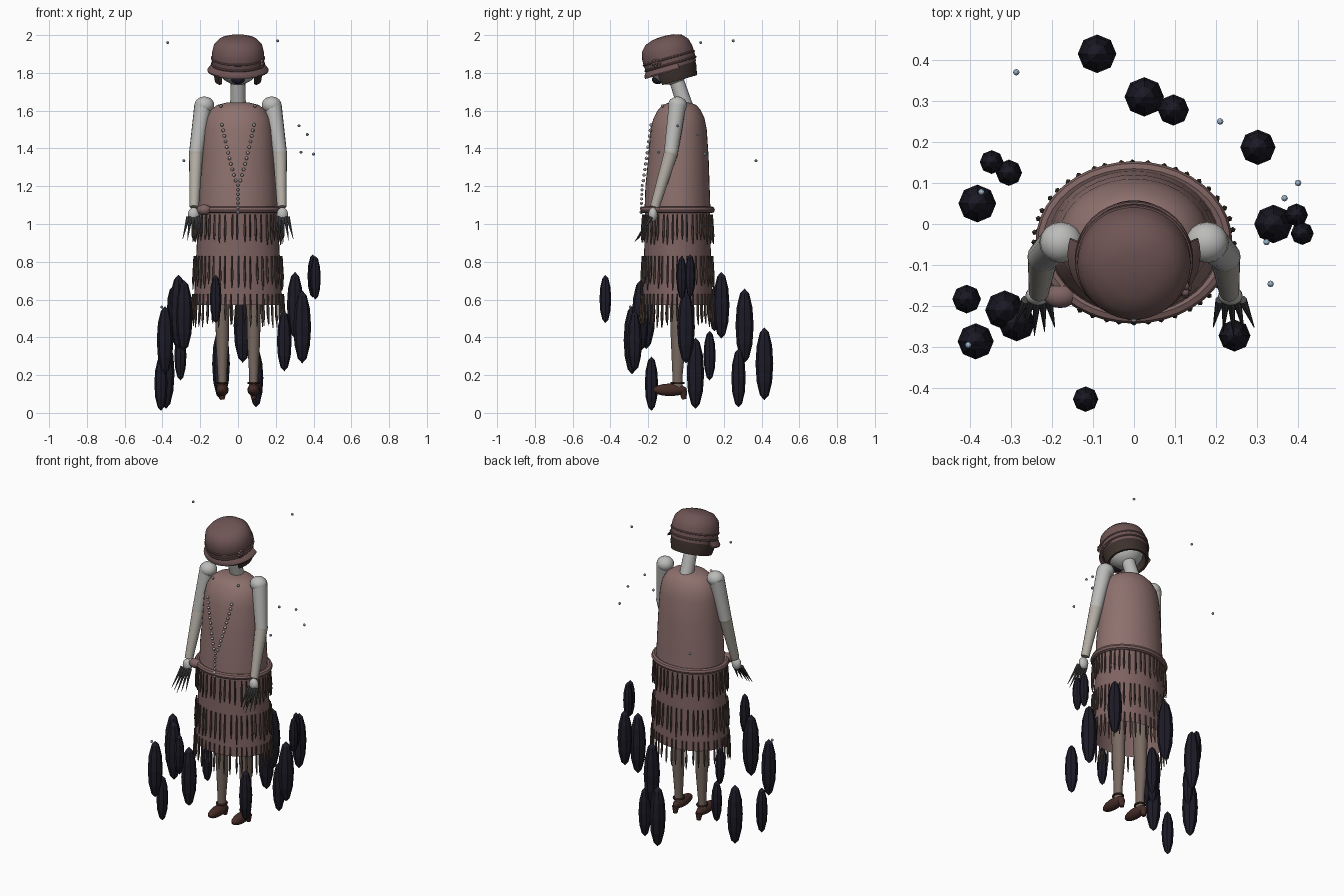
import bpy, bmesh, math, random
from mathutils import Vector, Matrix

if "Cube" in bpy.data.objects:
    bpy.data.objects.remove(bpy.data.objects["Cube"])

random.seed(4)


def mat(name, r, g, b):
    m = bpy.data.materials.new(name)
    m.diffuse_color = (r, g, b, 1)
    m.use_nodes = True
    m.node_tree.nodes["Principled BSDF"].inputs["Base Color"].default_value = m.diffuse_color
    return m


DRESS = mat("dress", .27, .165, .155)
SKIRT = mat("skirt", .21, .125, .12)
FELT = mat("felt", .16, .09, .09)
FRINGE = mat("fringe", .09, .06, .05)
HAIR = mat("hair", .045, .03, .025)
SKIN = mat("skin", .50, .50, .49)
FOREARM = mat("forearm", .45, .42, .37)
STOCKING = mat("stocking", .19, .145, .12)
LEATHER = mat("leather", .06, .025, .02)
CLAW = mat("claw", .06, .06, .06)
PEARL = mat("pearl", .48, .44, .40)
DROP = mat("drop", .35, .48, .60)
SHADOW = mat("shadow", .012, .011, .02)


def finish(name, bm, material, smooth=True):
    bmesh.ops.recalc_face_normals(bm, faces=bm.faces[:])
    me = bpy.data.meshes.new(name)
    bm.to_mesh(me)
    bm.free()
    ob = bpy.data.objects.new(name, me)
    bpy.context.collection.objects.link(ob)
    me.materials.append(material)
    if smooth:
        bpy.ops.object.select_all(action='DESELECT')
        ob.select_set(True)
        bpy.context.view_layer.objects.active = ob
        bpy.ops.object.shade_smooth_by_angle(angle=math.radians(40))
    return ob


def ball(bm, c, r, seg=16, rings=10):
    m = Matrix.Translation(c) @ Matrix.Diagonal((*r, 1))
    bmesh.ops.create_uvsphere(bm, u_segments=seg, v_segments=rings, radius=1, matrix=m)


def rod(bm, a, b, r1, r2, seg=16):
    a, b = Vector(a), Vector(b)
    d = b - a
    m = Matrix.Translation((a + b) / 2) @ d.to_track_quat('Z', 'Y').to_matrix().to_4x4()
    bmesh.ops.create_cone(bm, cap_ends=True, segments=seg, radius1=r1, radius2=r2,
                          depth=d.length, matrix=m)


def loft(bm, rings, seg=40, a0=0, a1=360, close_top=False):
    """rings: (rx, ry, centre y, z) joined by quads over the angle range"""
    full = a1 - a0 == 360
    n = seg if full else seg + 1
    rows = []
    for rx, ry, cy, z in rings:
        angs = [math.radians(a0 + (a1 - a0) * i / seg) for i in range(n)]
        rows.append([bm.verts.new((rx * math.cos(t), cy + ry * math.sin(t), z)) for t in angs])
    for p, q in zip(rows, rows[1:]):
        for i in range(seg):
            j = (i + 1) % n
            bm.faces.new((p[i], p[j], q[j], q[i]))
    if close_top:
        bm.faces.new(rows[-1])


def torus(bm, rx, ry, cy, z, t, seg=40):
    rings = [(rx + t * math.cos(a), ry + t * math.cos(a), cy, z + t * math.sin(a))
             for a in [k * math.pi / 4 for k in range(9)]]
    loft(bm, rings, seg)
    bmesh.ops.remove_doubles(bm, verts=bm.verts[:], dist=1e-5)


# dress bodice
BODY = [(.21, .175, -.045, 1.06), (.205, .17, -.045, 1.2), (.195, .16, -.04, 1.35),
        (.185, .15, -.04, 1.5), (.172, .135, -.037, 1.56), (.145, .112, -.036, 1.605),
        (.11, .09, -.035, 1.63), (.06, .055, -.035, 1.643)]
bm = bmesh.new()
loft(bm, BODY, close_top=True)
finish("bodice", bm, DRESS)

# skirt with tiers of fringe
bm = bmesh.new()
loft(bm, [(.215, .172, -.045, 1.08), (.218, .175, -.045, .9), (.225, .18, -.045, .75),
          (.235, .187, -.045, .57)])
finish("skirt", bm, SKIRT)
bm = bmesh.new()
for z, rx, ry, length in ((1.05, .228, .184, .15), (.83, .232, .186, .17), (.63, .24, .192, .17)):
    for i in range(44):
        t = 2 * math.pi * (i + random.uniform(-.15, .15)) / 44
        c, s = math.cos(t), math.sin(t)
        l = length * random.uniform(.85, 1.08)
        top = (rx * c, -.045 + ry * s, z)
        mid = ((rx + .004) * c, -.045 + (ry + .004) * s, z - l * .7)
        end = ((rx + .007) * c, -.045 + (ry + .007) * s, z - l)
        rod(bm, top, mid, .004, .007, 5)
        rod(bm, mid, end, .007, .002, 5)
finish("fringe", bm, FRINGE)

# hip sash and its knot
bm = bmesh.new()
torus(bm, .222, .18, -.045, 1.075, .018)
ball(bm, (-.18, -.175, 1.075), (.04, .03, .028))
finish("hip_sash", bm, SKIRT)

# bead necklace: two falling strands, joined in a tassel
bm = bmesh.new()
for s in (-1, 1):
    ball(bm, (s * .09, -.125, 1.625), (.008,) * 3, 8, 6)
    for i in range(11):
        k = i / 11
        x = .085 * (1 - k) ** .8
        ball(bm, (s * x, -.185 - .045 * k, 1.525 - .325 * k), (.009,) * 3, 8, 6)
for i in range(7):
    ball(bm, (0, -.232 - .001 * i, 1.205 - .024 * i), (.008,) * 3, 8, 6)
finish("necklace", bm, PEARL)

# neck and head
bm = bmesh.new()
rod(bm, (0, 0, 1.61), (0, -.06, 1.79), .042, .038)
finish("neck", bm, SKIN)
bm = bmesh.new()
ball(bm, (0, -.085, 1.835), (.108, .11, .098), 24, 14)
finish("head", bm, SKIN)
bm = bmesh.new()
ball(bm, (0, -.15, 1.765), (.035, .03, .025))
for s in (-1, 1):
    ball(bm, (s * .04, -.18, 1.835), (.025, .016, .02))
finish("face_shadow", bm, SHADOW)

# tilted hat and hair share one frame
HAT = Matrix.Translation((0, -.08, 1.84)) @ Matrix.Rotation(math.radians(16), 4, 'X')
bm = bmesh.new()
loft(bm, [(r, r, 0, z) for r, z in ((.134, -.015), (.139, .03), (.138, .07), (.128, .11),
                                    (.1, .14), (.06, .154), (.02, .159))], close_top=True)
finish("hat_crown", bm, FELT).matrix_world = HAT
bm = bmesh.new()
loft(bm, [(.136, .136, 0, .004), (.15, .146, 0, -.008), (.162, .152, 0, -.024),
          (.16, .15, 0, -.032), (.134, .134, 0, -.008)], 32, 165, 375)
finish("hat_brim", bm, FELT).matrix_world = HAT
bm = bmesh.new()
for z in (.008, .04):
    torus(bm, .138, .138, 0, z, .006)
finish("hat_band", bm, FELT).matrix_world = HAT
bm = bmesh.new()
for i in range(6):
    a = i * math.pi / 3
    ball(bm, (.126, -.07 + .016 * math.cos(a), .03 + .016 * math.sin(a)), (.01,) * 3, 8, 6)
ball(bm, (.131, -.07, .03), (.01,) * 3, 8, 6)
finish("hat_flower", bm, FELT).matrix_world = HAT
bm = bmesh.new()
loft(bm, [(.13, .132, 0, .01), (.131, .13, 0, -.04), (.122, .118, 0, -.088),
          (.108, .105, 0, -.085), (.108, .108, 0, 0)], 32, -38, 218)
finish("bobbed_hair", bm, HAIR).matrix_world = HAT

# arms, hands and claws
for side, s in (("left", -1), ("right", 1)):
    bm = bmesh.new()
    ball(bm, (s * .178, -.045, 1.63), (.052, .05, .045))
    rod(bm, (s * .185, -.045, 1.63), (s * .222, -.08, 1.375), .046, .037)
    finish(side + "_upper_arm", bm, SKIN)
    bm = bmesh.new()
    ball(bm, (s * .222, -.08, 1.375), (.038, .038, .038))
    rod(bm, (s * .222, -.08, 1.375), (s * .232, -.165, 1.09), .037, .025)
    finish(side + "_forearm", bm, FOREARM)
    bm = bmesh.new()
    ball(bm, (s * .235, -.175, 1.05), (.03, .024, .038))
    finish(side + "_hand", bm, SKIN)
    bm = bmesh.new()
    for i in range(5):
        k = i / 4 - .5
        base = (s * (.237 + .055 * k), -.185, 1.035)
        tip = (s * (.243 + .1 * k), -.272 + .04 * abs(k), .905 + .03 * abs(k))
        rod(bm, base, tip, .011, .001, 8)
    finish(side + "_claws", bm, CLAW)

    # legs and strapped shoes
    x = s * .083
    bm = bmesh.new()
    loft(bm, [(.05, .052, -.04, .72), (.036, .042, -.042, .5), (.034, .04, -.04, .38),
              (.024, .027, -.045, .2), (.024, .028, -.045, .13)], 20)
    bmesh.ops.translate(bm, vec=(x, 0, 0), verts=bm.verts[:])
    finish(side + "_leg", bm, STOCKING)
    bm = bmesh.new()
    ball(bm, (x, -.085, .122), (.033, .09, .033), 20, 12)
    rod(bm, (x, -.015, .115), (x, -.01, .072), .022, .012, 12)
    finish(side + "_shoe", bm, LEATHER)
    bm = bmesh.new()
    torus(bm, .028, .032, -.045, .158, .006, 20)
    bmesh.ops.translate(bm, vec=(x, 0, 0), verts=bm.verts[:])
    finish(side + "_shoe_strap", bm, LEATHER)

# floating dark wisps: x, y, z, radius
WISPS = [(-.09, .415, .26, .047), (.025, .31, .462, .048), (.096, .278, .185, .038),
         (.302, .187, .57, .043), (-.347, .151, .55, .029), (-.305, .125, .303, .032),
         (-.382, .05, .21, .046), (.34, 0, .455, .047), (.396, .022, .725, .028),
         (.41, -.023, .715, .028), (-.408, -.183, .155, .035), (-.315, -.21, .535, .048),
         (-.286, -.24, .515, .046), (-.386, -.286, .385, .044), (.245, -.272, .38, .039),
         (-.118, -.427, .603, .031)]
bm = bmesh.new()
for x, y, z, r in WISPS:
    ball(bm, (x, y, z), (r, r, r * 4.1), 8, 6)
finish("dark_wisps", bm, SHADOW, False)

# floating droplets
bm = bmesh.new()
for p in [(-.287, .37, 1.335), (.21, .25, 1.97), (.4, .1, 1.37), (.367, .063, 1.474),
          (.323, -.044, 1.52), (.333, -.146, 1.38), (-.372, .078, 1.96), (-.404, -.295, .56)]:
    ball(bm, p, (.008,) * 3, 8, 6)
finish("droplets", bm, DROP, False)
